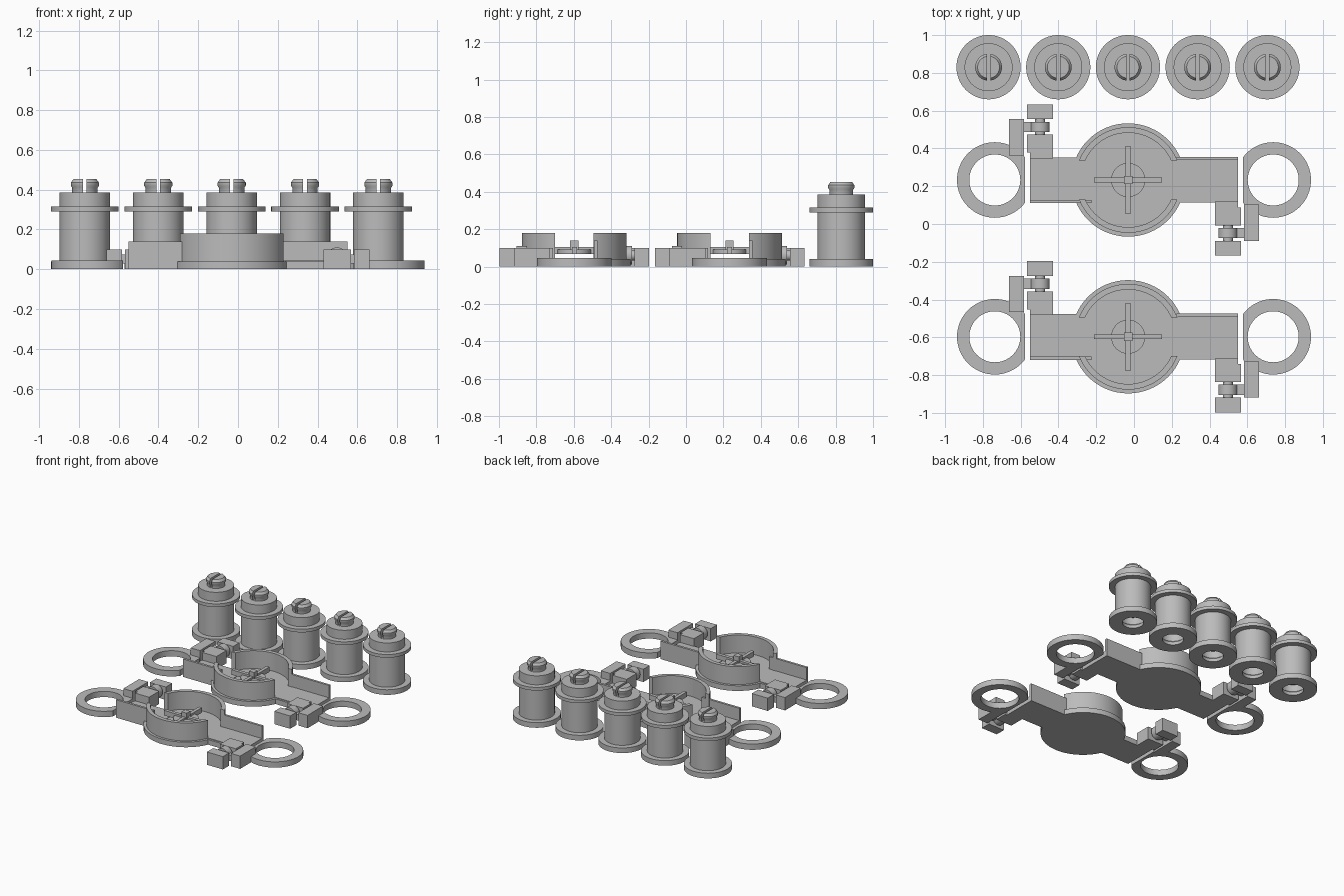
import bpy, bmesh, math
from mathutils import Matrix, Vector

cube = bpy.data.objects.get("Cube")
if cube:
    bpy.data.objects.remove(cube, do_unlink=True)

GREY = (0.5, 0.5, 0.5, 1.0)
mat = bpy.data.materials.new("plain_grey")
mat.use_nodes = True
mat.diffuse_color = GREY
mat.node_tree.nodes["Principled BSDF"].inputs["Base Color"].default_value = GREY


def finish(name, bm, smooth=False):
    bmesh.ops.recalc_face_normals(bm, faces=bm.faces)
    mesh = bpy.data.meshes.new(name)
    bm.to_mesh(mesh)
    bm.free()
    mesh.materials.append(mat)
    obj = bpy.data.objects.new(name, mesh)
    bpy.context.collection.objects.link(obj)
    if smooth:
        bpy.ops.object.select_all(action='DESELECT')
        obj.select_set(True)
        bpy.context.view_layer.objects.active = obj
        bpy.ops.object.shade_smooth_by_angle(angle=math.radians(35))
    return obj


def box(name, x0, x1, y0, y1, z0, z1):
    bm = bmesh.new()
    size = Matrix.Diagonal((abs(x1 - x0), abs(y1 - y0), z1 - z0, 1))
    mid = Matrix.Translation(((x0 + x1) / 2, (y0 + y1) / 2, (z0 + z1) / 2))
    bmesh.ops.create_cube(bm, size=1, matrix=mid @ size)
    return finish(name, bm)


def lathe(name, profile, x, y, closed=False, steps=64):
    """Spin a radius/height profile round a vertical axis."""
    bm = bmesh.new()
    verts = [bm.verts.new((r, 0, z)) for r, z in profile]
    edges = [bm.edges.new(p) for p in zip(verts, verts[1:])]
    if closed:
        edges.append(bm.edges.new((verts[-1], verts[0])))
    bmesh.ops.spin(bm, geom=verts + edges, cent=(0, 0, 0), axis=(0, 0, 1),
                   angle=math.tau, steps=steps, use_merge=True)
    bmesh.ops.remove_doubles(bm, verts=bm.verts, dist=1e-5)
    bmesh.ops.translate(bm, verts=bm.verts, vec=(x, y, 0))
    return finish(name, bm, True)


def rod(name, x, y0, y1, z, radius):
    """Cylinder lying along y."""
    bm = bmesh.new()
    place = Matrix.Translation((x, (y0 + y1) / 2, z)) @ Matrix.Rotation(math.pi / 2, 4, 'X')
    bmesh.ops.create_cone(bm, cap_ends=True, segments=32, radius1=radius,
                          radius2=radius, depth=abs(y1 - y0), matrix=place)
    return finish(name, bm, True)


def cut(obj, cutter):
    mod = obj.modifiers.new("cut", 'BOOLEAN')
    mod.operation = 'DIFFERENCE'
    mod.solver = 'EXACT'
    mod.object = cutter
    bpy.ops.object.select_all(action='DESELECT')
    obj.select_set(True)
    bpy.context.view_layer.objects.active = obj
    bpy.ops.object.modifier_apply(modifier=mod.name)
    bpy.data.objects.remove(cutter, do_unlink=True)


# Spools: flanged body, snap tip on top, snap socket underneath
SPOOL = [(0, .09), (.085, .09), (.085, .035), (.075, .025), (.075, 0),
         (.17, 0), (.17, .04), (.127, .04), (.127, .29), (.17, .29),
         (.17, .315), (.127, .315), (.127, .385), (.064, .385), (.064, .41),
         (.071, .42), (.071, .435), (.058, .453), (0, .453)]


def spool(x, y):
    body = lathe("spool", SPOOL, x, y)
    cut(body, box("tip_slot", x - .009, x + .009, y - .1, y + .1, .387, .5))


# One side arm with its hinge and eyelet; side = -1 is turned half round
def side_arm(side, cy, inner_x):
    def part(name, x0, x1, d0, d1, z0, z1):
        return box(name, side * x0, side * x1, cy + side * d0, cy + side * d1, z0, z1)

    part("arm_plate", inner_x, .55, -.105, .105, 0, .044)
    part("arm_lip", .2, .55, -.12, -.1, 0, .04)
    part("arm_guard_wall", .225, .55, .105, .123, 0, .14)

    # Hinge
    part("hinge_inner_block", .43, .55, -.155, -.115, 0, .1)
    part("hinge_inner_jaw", .43, .567, -.24, -.145, 0, .1)
    part("hinge_outer_block", .43, .567, -.4, -.322, 0, .1)
    d0, d1 = cy - side * .235, cy - side * .33
    rod("hinge_pin", side * .497, d0, d1, .06, .027)
    rod("hinge_knuckle", side * .497, cy - side * .254, cy - side * .308, .06, .05)
    part("hinge_link", .53, .6, -.308, -.254, .03, .075)
    part("eyelet_bar", .583, .662, -.322, -.13, 0, .1)

    # Eyelet, flattened where it faces the arm
    eyelet = lathe("eyelet", [(.135, 0), (.2, 0), (.2, .045), (.135, .045)],
                   side * .737, cy, closed=True)
    cut(eyelet, part("eyelet_flat", .5, .578, -.25, .25, -.1, .2))


# Holder: round cup on a base disc with an open channel along x
def holder(cy):
    cx = -.031
    lathe("base_disc", [(0, 0), (.3, 0), (.3, .04), (0, .04)], cx, cy)
    cup = lathe("cup_wall", [(.25, .02), (.28, .02), (.28, .18), (.25, .18)],
                cx, cy, closed=True)
    cut(cup, box("cup_channel", cx - .4, cx + .4, cy - .103, cy + .103, .04, .3))

    # Cross with a hub in the middle of the cup
    lathe("cross_hub", [(0, .066), (.09, .066), (.09, .09), (0, .09)], cx, cy)
    box("cross_blade_long", cx - .18, cx + .18, cy - .013, cy + .013, .066, .105)
    box("cross_blade_wide", cx - .013, cx + .013, cy - .18, cy + .18, .066, .105)
    box("cross_post", cx - .022, cx + .022, cy - .022, cy + .022, .066, .14)

    side_arm(1, cy, .125)
    side_arm(-1, cy, .193)


for i in range(5):
    spool(-.77 + i * .369, .83)
for y in (.233, -.597):
    holder(y)
